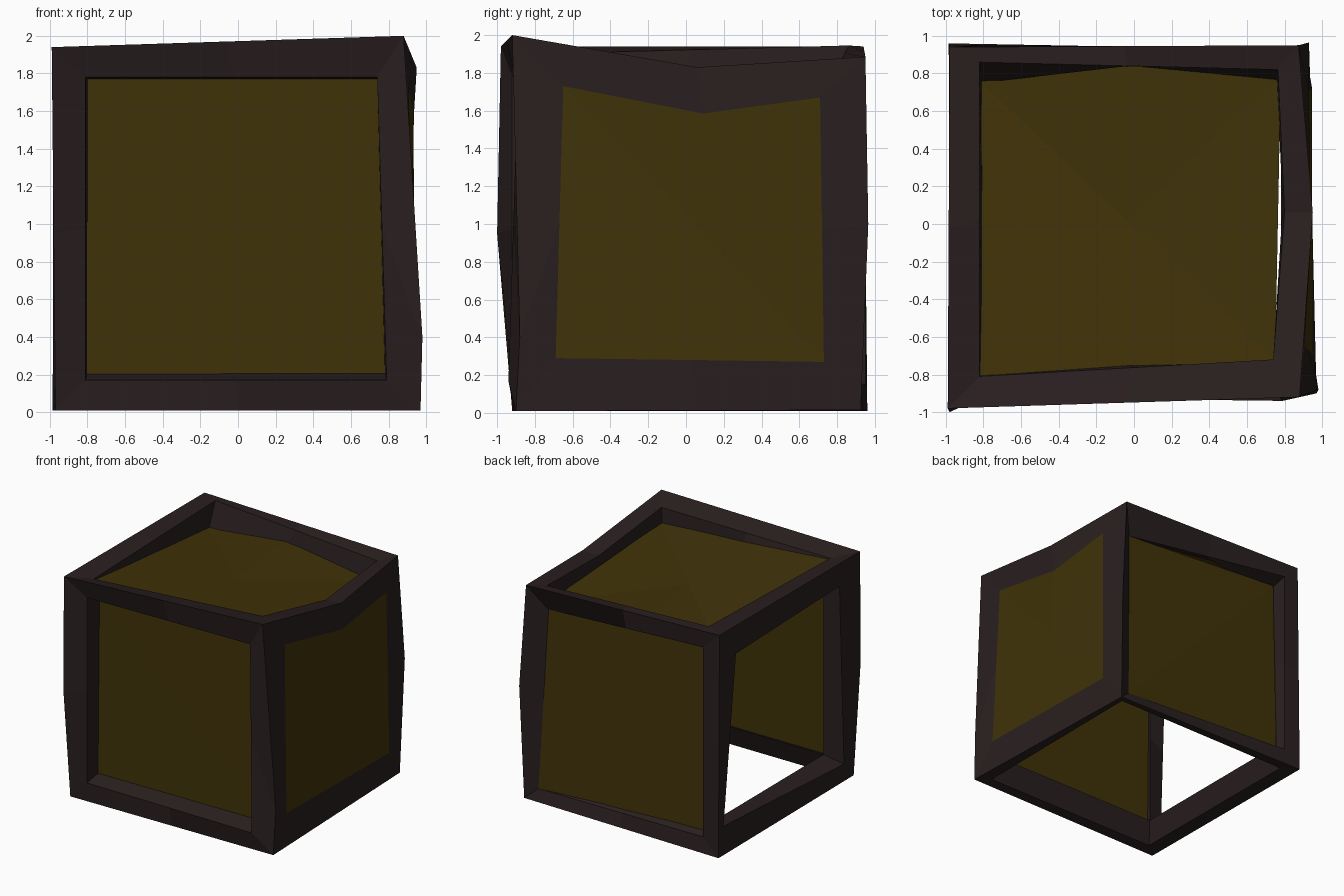
import bpy, bmesh
from mathutils import Vector

if "Cube" in bpy.data.objects:
    bpy.data.objects.remove(bpy.data.objects["Cube"])


def material(name, rgb):
    m = bpy.data.materials.new(name)
    m.diffuse_color = (*rgb, 1)
    m.use_nodes = True
    m.node_tree.nodes["Principled BSDF"].inputs["Base Color"].default_value = m.diffuse_color
    return m


wood = material("dark wood", (0.023, 0.0138, 0.014))
olive = material("olive panel", (0.051, 0.0322, 0.0025))

# Uneven outer corners of the crate, keyed by side signs (x, y, z)
OUTER = {
    (-1, -1, -1): (-0.97, -0.92, 0.01), (1, -1, -1): (0.97, -0.90, 0.01),
    (-1, 1, -1): (-0.985, 0.96, 0.01), (1, 1, -1): (0.91, 0.925, 0.015),
    (-1, -1, 1): (-0.99, -0.98, 1.94), (1, -1, 1): (0.88, -0.92, 2.0),
    (-1, 1, 1): (-0.98, 0.94, 1.94), (1, 1, 1): (0.875, 0.95, 1.885),
}
# Inner corners of the beams
INNER = {
    (-1, -1, -1): (-0.80, -0.75, 0.21), (1, -1, -1): (0.78, -0.75, 0.21),
    (-1, 1, -1): (-0.79, 0.79, 0.20), (1, 1, -1): (0.78, 0.79, 0.17),
    (-1, -1, 1): (-0.80, -0.75, 1.77), (1, -1, 1): (0.74, -0.73, 1.77),
    (-1, 1, 1): (-0.81, 0.75, 1.73), (1, 1, 1): (0.76, 0.76, 1.68),
}
# Bends in the middle of outer and inner edges, keyed by the edge direction (0 = along)
OUTER_BEND = {
    (1, 0, 1): (0.95, 0.06, 1.83), (-1, -1, 0): (-0.98, -1.0, 0.95),
    (1, 1, 0): (0.93, 0.965, 1.0), (1, -1, 0): (0.98, -0.88, 0.4),
}
INNER_BEND = {(1, 0, 1): (0.79, 0.10, 1.69), (0, 1, 1): (-0.14, 0.84, 1.74)}

# Opening corners on each side: axis, sign, points in loop order
OPENINGS = {
    "front": (1, -1, [(-.81, -.92, .17), (.79, -.94, .17), (.74, -.89, 1.78), (-.81, -.92, 1.78)]),
    "back": (1, 1, [(-.83, .95, .15), (.80, .885, .11), (.745, .825, 1.66), (-.83, .95, 1.80)]),
    "right": (0, 1, [(.95, -.69, .29), (.945, .73, .27), (.93, .71, 1.67), (.905, -.65, 1.73)]),
    "left": (0, -1, [(-.96, -.80, .15), (-.97, .87, .25), (-.95, .67, 1.67), (-.96, -.74, 1.72)]),
    "top": (2, 1, [(-.82, -.81, 1.90), (.74, -.72, 1.96), (.765, .82, 1.86), (-.82, .86, 1.945)]),
    "bottom": (2, -1, [(-.85, -.82, .02), (.85, -.82, .02), (.86, .87, .02), (-.86, .86, .02)]),
}
OPENING_BEND = {("right", 2): (0.935, 0.09, 1.585), ("top", 1): (0.80, 0.06, 1.82)}

# Panel corners, tucked slightly into the beams
PANELS = {
    "front": [(-.82, -.78, .19), (.80, -.77, .19), (.76, -.76, 1.79), (-.82, -.76, 1.79)],
    "back": [(-.80, .88, .17), (.80, .885, .11), (.745, .825, 1.66), (-.80, .84, 1.75)],
    "right": OPENINGS["right"][2],
    "top": [(-.82, -.81, 1.89), (.75, -.73, 1.82), (.78, .78, 1.70), (-.83, .77, 1.75)],
}
PANEL_BEND = {("right", 2): (0.935, 0.09, 1.585), ("top", 2): (-0.14, 0.85, 1.78)}
RING = [(-1, -1), (1, -1), (1, 1), (-1, 1)]


def with_mids(corners, bend):
    """Insert a middle point after every corner of a four-sided loop."""
    out = []
    for i in range(4):
        a, b = Vector(corners[i]), Vector(corners[(i + 1) % 4])
        out += [a, Vector(bend(i) or (a + b) / 2)]
    return out


def side_loops(name):
    """Outer, opening and inner loops of one side of the frame."""
    axis, sign, opening = OPENINGS[name]
    keys = []
    for u, v in RING:
        k = [u, v]
        k.insert(axis, sign)
        keys.append(tuple(k))

    def edge(i):
        return tuple((p + q) // 2 for p, q in zip(keys[i], keys[(i + 1) % 4]))

    return (with_mids([OUTER[k] for k in keys], lambda i: OUTER_BEND.get(edge(i))),
            with_mids(opening, lambda i: OPENING_BEND.get((name, i))),
            with_mids([INNER[k] for k in keys], lambda i: INNER_BEND.get(edge(i))))


def finish(bm, name, mat):
    bmesh.ops.remove_doubles(bm, verts=bm.verts, dist=0.0005)
    bmesh.ops.recalc_face_normals(bm, faces=bm.faces)
    mesh = bpy.data.meshes.new(name)
    bm.to_mesh(mesh)
    bm.free()
    mesh.materials.append(mat)
    ob = bpy.data.objects.new(name, mesh)
    bpy.context.collection.objects.link(ob)
    return ob


# Crate frame: twelve crooked beams joined at the corners
frame = bmesh.new()
for name in OPENINGS:
    outer, rim, inner = side_loops(name)
    for l1, l2 in ((outer, rim), (rim, inner)):
        for i in range(8):
            j = (i + 1) % 8
            frame.faces.new([frame.verts.new(p) for p in (l1[i], l1[j], l2[j], l2[i])])
finish(frame, "crate_frame", wood)

# Panels set into four of the openings, folded slightly along one diagonal
for name, corners in PANELS.items():
    axis, sign, _ = OPENINGS[name]
    loop = with_mids(corners, lambda i: PANEL_BEND.get((name, i)))
    bm = bmesh.new()
    hub = bm.verts.new((loop[2] + loop[6]) / 2)
    ring = [bm.verts.new(p) for p in loop]
    for i in range(8):
        bm.faces.new((hub, ring[i], ring[(i + 1) % 8]))
    panel = finish(bm, name + "_panel", olive)
    # keep the panel facing outwards
    if panel.data.polygons[0].normal[axis] * sign < 0:
        panel.data.flip_normals()
